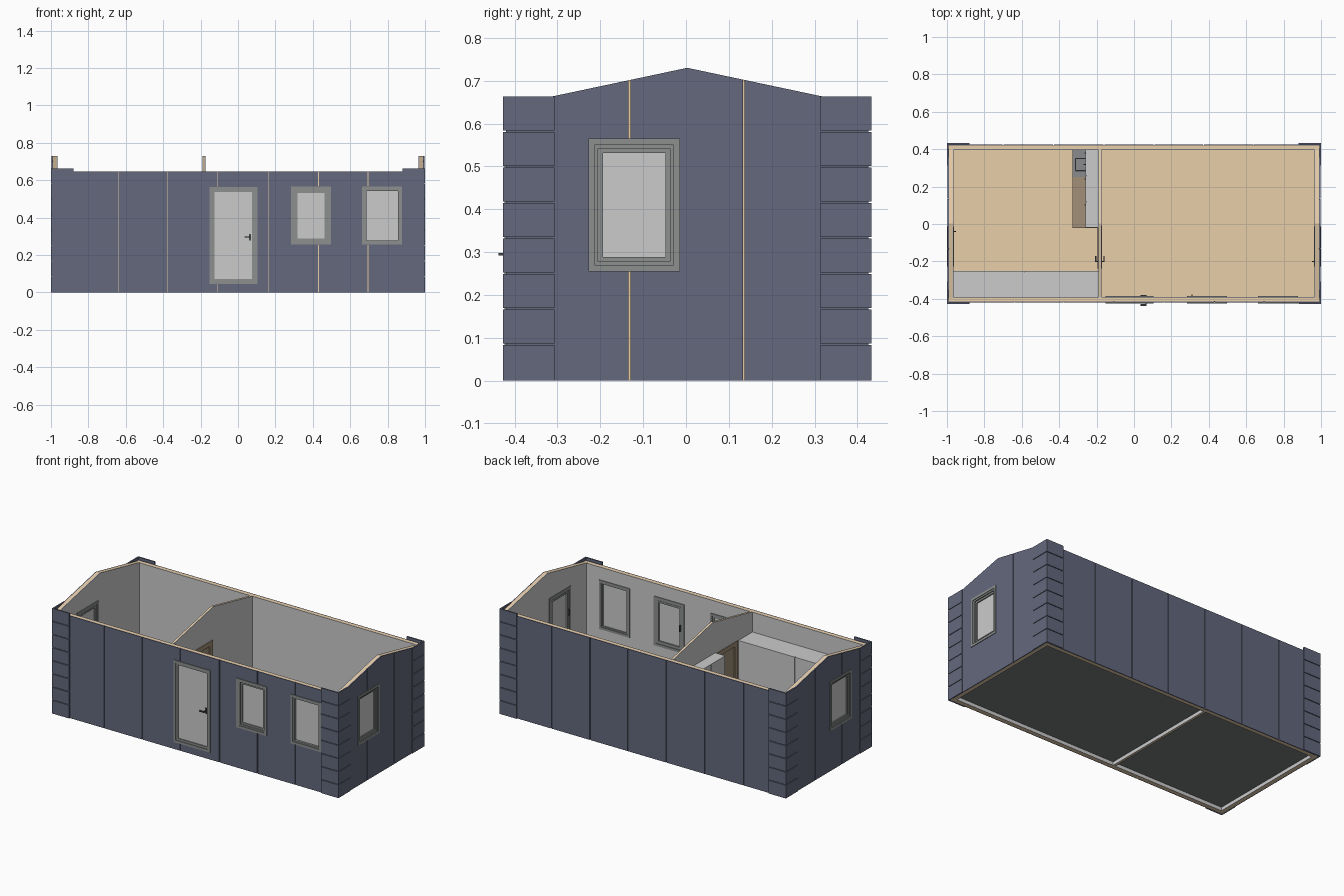
import bpy, bmesh, math

if "Cube" in bpy.data.objects:
    bpy.data.objects.remove(bpy.data.objects["Cube"])

def mat(name, r, g, b):
    m = bpy.data.materials.new(name)
    m.diffuse_color = (r, g, b, 1)
    m.use_nodes = True
    m.node_tree.nodes["Principled BSDF"].inputs["Base Color"].default_value = m.diffuse_color
    return m

BLUE = mat("blue_cladding", .125, .14, .205)
WOOD = mat("pale_wood", .82, .62, .40)
TRIM = mat("grey_trim", .27, .28, .28)
BROWN = mat("brown_wood", .36, .28, .19)
DARK = mat("dark_metal", .06, .065, .07)
STEEL = mat("steel", .25, .26, .27)
BASE = mat("underside", .19, .2, .2)
C = .003                                    # ridge line in y

# each wall is drawn in (along, outward, up) coordinates
PLAIN = lambda u, w, z: (u, w, z)
FRONT = lambda u, w, z: (u, -w, z)
RIGHT = lambda u, w, z: (w, u, z)
LEFT = lambda u, w, z: (-w, u, z)

def finish(name, bm, m=None):
    bmesh.ops.recalc_face_normals(bm, faces=bm.faces)
    me = bpy.data.meshes.new(name)
    bm.to_mesh(me)
    bm.free()
    ob = bpy.data.objects.new(name, me)
    bpy.context.collection.objects.link(ob)
    if m:
        me.materials.append(m)
    return ob

def prism(bm, pts, w0, w1, f):
    a = [bm.verts.new(f(u, w0, z)) for u, z in pts]
    b = [bm.verts.new(f(u, w1, z)) for u, z in pts]
    bm.faces.new(a)
    bm.faces.new(b[::-1])
    for i in range(len(pts)):
        j = (i + 1) % len(pts)
        bm.faces.new((a[i], b[i], b[j], a[j]))

def box(name, u, w, z, m=None, f=PLAIN):
    bm = bmesh.new()
    prism(bm, [(u[0], z[0]), (u[1], z[0]), (u[1], z[1]), (u[0], z[1])], w[0], w[1], f)
    return finish(name, bm, m)

def ring(name, outer, inner, w, m, f):
    """Rectangular frame; rectangles are (u0, u1, z0, z1)."""
    bm = bmesh.new()
    loops = []
    for r in (outer, inner):
        for d in w:
            loops.append([bm.verts.new(f(u, d, z)) for u, z in
                          ((r[0], r[2]), (r[1], r[2]), (r[1], r[3]), (r[0], r[3]))])
    o0, o1, i0, i1 = loops
    for a, b in ((o0, o1), (o1, i1), (i1, i0), (i0, o0)):
        for k in range(4):
            n = (k + 1) % 4
            bm.faces.new((a[k], a[n], b[n], b[k]))
    return finish(name, bm, m)

def grow(r, d):
    return (r[0] - d, r[1] + d, r[2] - d, r[3] + d)

def layer(name, cuts, w, top, m, f, openings, gap=.004):
    """One wall layer split into panels at the cuts, with openings removed."""
    bm = bmesh.new()
    for i in range(len(cuts) - 1):
        a = cuts[i] + (gap / 2 if i else 0)
        b = cuts[i + 1] - (gap / 2 if i < len(cuts) - 2 else 0)
        pts = [(a, 0), (b, 0), (b, top(b))]
        if a < C < b and top(C) > top(b):
            pts.append((C, top(C)))
        prism(bm, pts + [(a, top(a))], w[0], w[1], f)
    ob = finish(name, bm, m)
    for r in openings:
        cutter = box("cutter", r[:2], (w[0] - .02, w[1] + .02), r[2:], None, f)
        cutter.hide_render = True
        mod = ob.modifiers.new("opening", "BOOLEAN")
        mod.operation, mod.solver, mod.object = "DIFFERENCE", "EXACT", cutter
        me = bpy.data.meshes.new_from_object(ob.evaluated_get(bpy.context.evaluated_depsgraph_get()))
        ob.modifiers.clear()
        ob.data = me
        bpy.data.objects.remove(cutter)
    ob.data.materials.clear()
    if m:
        ob.data.materials.append(m)

def wall(name, f, out, cuts, top, openings):
    ends = [cuts[0], cuts[-1]]
    inset = [cuts[0] + .024, cuts[-1] - .024]
    layer(name + "_cladding", cuts, (out - .006, out), top, BLUE, f, openings)
    layer(name + "_core", [ends[0] + .003, ends[1] - .003], (out - .025, out - .006), top, WOOD, f, openings)
    layer(name + "_lining", inset, (out - .030, out - .025), top, None, f, openings)

flat = lambda u: .645
gable = lambda u: .73 - abs(u - C) * .212

# openings as (u0, u1, z0, z1)
DOOR = (-.14, .09, .058, .55)
WIN1 = (.297, .483, .268, .552)
WIN2 = (.677, .865, .268, .552)
SIDE = (-.215, -.027, .268, .552)
INNER = (-.225, -.02, .05, .51)

# outer walls
side_cuts = [-.42, -.132, .135, .426]
wall("front_wall", FRONT, .42, [-.996, -.64, -.375, -.108, .165, .43, .695, .996], flat, [DOOR, WIN1, WIN2])
wall("back_wall", PLAIN, .426, [-.996, -.70, -.43, -.16, .107, .372, .64, .996], flat, [])
wall("right_wall", RIGHT, .996, side_cuts, gable, [SIDE])
wall("left_wall", LEFT, .996, side_cuts, gable, [SIDE])

# corner blocks, L-shaped and stacked
for sx in (-1, 1):
    for sy in (-1, 1):
        bm = bmesh.new()
        plan = [(1, .43), (.88, .43), (.88, .421), (.991, .421), (.991, .31), (1, .31)]
        h = .663 / 8
        for k in range(8):
            prism(bm, [(sx * x, C + sy * y) for x, y in plan], k * h + (.004 if k else 0),
                  (k + 1) * h, lambda u, w, z: (u, z, w))
        finish("corner_blocks", bm, BLUE)

# floor slab and boards
box("floor_slab", (-.971, .971), (-.395, .401), (.022, .04), BASE)
box("floor_boards", (-.967, .967), (-.391, .397), (.04, .05), WOOD)

def lever(name, u, z, w, d, turn, f, size=1):
    """Handle at depth w, sticking out along d and pointing along turn."""
    box(name + "_plate", (u - .006, u + .006), sorted((w, w + d * .003)), (z - .018, z + .018), DARK, f)
    box(name + "_stem", (u - .003, u + .003), sorted((w, w + d * .014 * size)), (z - .003, z + .003), DARK, f)
    box(name + "_lever", sorted((u - turn * .003, u + turn * .03)),
        sorted((w + d * .010 * size, w + d * .015 * size)), (z - .003, z + .003), DARK, f)

def casings(name, r, inner, out, back, f):
    for side, w in (("outer", (out, out + .004)), ("inner", (back - .004, back))):
        ring(name + "_" + side + "_casing", grow(r, .013), inner, w, TRIM, f)

def window(name, r, out, f, turn, sash=True):
    fr = grow(r, -.01)
    casings(name, r, grow(r, -.002), out, out - .03, f)
    ring(name + "_frame", r, fr, (out - .03, out - .002), TRIM, f)
    glass = fr
    if sash:
        glass = grow(fr, -.011)
        ring(name + "_sash", fr, glass, (out - .032, out - .009), TRIM, f)
    box(name + "_pane", glass[:2], (out - .023, out - .016), glass[2:], None, f)
    if sash:
        u = r[1] - .014 if turn > 0 else r[0] + .014
        box(name + "_latch", (u - .003, u + .003), (out - .043, out - .032), (.39, .43), DARK, f)

window("front_window", WIN1, .42, FRONT, -1)
window("fixed_window", WIN2, .42, FRONT, 1, sash=False)
window("right_window", SIDE, .996, RIGHT, -1)
window("left_window", SIDE, .996, LEFT, 1)

# front door
leaf = grow(DOOR, -.014)
casings("front_door", DOOR, grow(DOOR, -.002), .42, .39, FRONT)
ring("front_door_frame", DOOR, leaf, (.39, .418), TRIM, FRONT)
box("front_door_leaf", leaf[:2], (.394, .411), leaf[2:], None, FRONT)
lever("door_handle_outside", .064, .295, .411, 1, -1, FRONT, 1.75)
lever("door_handle_inside", .064, .295, .394, -1, -1, FRONT)

# partition with inner door
span = [-.391, .397]
layer("partition_core", span, (-.187, -.178), gable, WOOD, RIGHT, [INNER])
layer("partition_lining_left", span, (-.190, -.187), gable, None, RIGHT, [INNER])
layer("partition_lining_right", span, (-.178, -.175), gable, None, RIGHT, [INNER])
hole = (INNER[0] + .014, INNER[1] - .014, INNER[2] + .002, INNER[3] - .014)
ring("inner_door_frame", (-.238, -.007, .05, .523), hole, (-.195, -.170), BROWN, RIGHT)
box("inner_door_leaf", hole[:2], (-.188, -.177), hole[2:], BROWN, RIGHT)
lever("inner_handle_right", -.2, .28, -.177, 1, 1, RIGHT, 1.3)
lever("inner_handle_left", -.2, .28, -.188, -1, 1, RIGHT, 1.3)

# wardrobe along the front wall
box("wardrobe_body", (-.966, -.191), (-.39, -.256), (.05, .52))
for a, b in ((-.966, -.586), (-.583, -.191)):
    box("wardrobe_door", (a, b), (-.256, -.25), (.06, .52))

# kitchen units against the partition
box("base_cabinet", (-.318, -.19), (-.02, .396), (.05, .215))
box("worktop", (-.328, -.19), (-.022, .25), (.245, .26), BROWN)
ring("sink_top", (-.328, -.19, .25, .396), (-.312, -.24, .285, .35), (.245, .261), STEEL,
     lambda u, w, z: (u, z, w))
ring("sink_rim", (-.316, -.236, .281, .354), (-.309, -.243, .288, .347), (.225, .264), DARK,
     lambda u, w, z: (u, z, w))
box("sink_bowl", (-.312, -.24), (.285, .35), (.218, .226), STEEL)
box("cabinet_top_rail", (-.318, -.19), (-.02, .396), (.212, .22))
box("cabinet_apron", (-.318, -.312), (-.02, .396), (.22, .245))
box("tap_post", (-.232, -.224), (.314, .322), (.26, .31), DARK)
box("tap_spout", (-.27, -.224), (.315, .321), (.304, .31), DARK)
for k in range(3):
    y0 = -.02 + k * .139
    box("base_door", (-.323, -.318), (y0 + .002, y0 + .137), (.07, .24))
    box("wall_cabinet_door", (-.26, -.254), (y0 + .002, y0 + .137), (.38, .53))
    box("door_pull", (-.264, -.26), (y0 + .12, y0 + .125), (.39, .42), DARK)
box("wall_cabinet", (-.254, -.19), (-.02, .396), (.38, .53))
